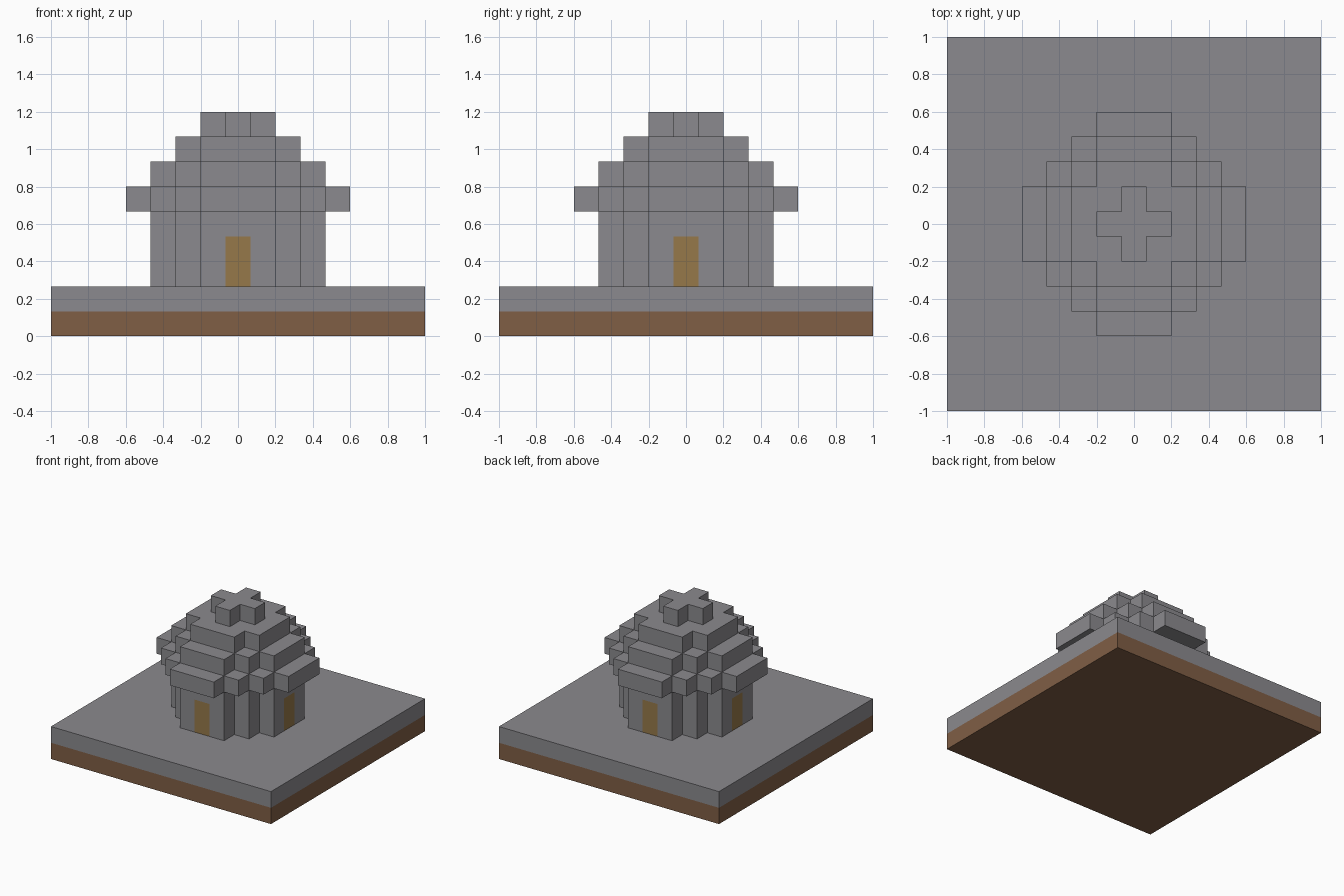
import bpy, bmesh
from mathutils import Vector

cube = bpy.data.objects.get("Cube")
if cube:
    bpy.data.objects.remove(cube, do_unlink=True)

U = 2 / 15  # edge length of one block


def material(name, rgb):
    # sRGB bytes to linear
    lin = [((c / 255 + 0.055) / 1.055) ** 2.4 for c in rgb]
    mat = bpy.data.materials.new(name)
    mat.use_nodes = True
    mat.diffuse_color = (*lin, 1)
    bsdf = mat.node_tree.nodes["Principled BSDF"]
    bsdf.inputs["Base Color"].default_value = (*lin, 1)
    bsdf.inputs["Roughness"].default_value = 0.9
    return mat


stone = material("stone_grey", (139, 138, 142))
soil = material("soil_brown", (128, 94, 69))
wood = material("door_wood", (150, 121, 74))


def outline(reach, arm):
    """Stepped round plan: one quarter staircase repeated four times."""
    x, y = reach, arm
    quarter = [(x, y)]
    while x > arm:
        x -= 1
        quarter.append((x, y))
        y += 1
        quarter.append((x, y))
    points = []
    for _ in range(4):
        points += quarter
        quarter = [(-b, a) for a, b in quarter]
    return points


def tier(name, reach, arm, bottom, height, mat):
    """Extrude a stepped plan, all sizes in blocks."""
    bm = bmesh.new()
    verts = [bm.verts.new((x * U, y * U, bottom * U)) for x, y in outline(reach, arm)]
    base = bm.faces.new(verts)
    top = bmesh.ops.extrude_face_region(bm, geom=[base], use_keep_orig=True)["geom"]
    bmesh.ops.translate(bm, vec=(0, 0, height * U),
                        verts=[g for g in top if isinstance(g, bmesh.types.BMVert)])
    bmesh.ops.recalc_face_normals(bm, faces=bm.faces)
    mesh = bpy.data.meshes.new(name)
    bm.to_mesh(mesh)
    bm.free()
    mesh.materials.append(mat)
    obj = bpy.data.objects.new(name, mesh)
    bpy.context.collection.objects.link(obj)
    return obj


# Ground
tier("soil_layer", 7.5, 7.5, 0, 1, soil)
tier("stone_slab", 7.5, 7.5, 1, 1, stone)

# House walls and stepped dome
walls = tier("walls", 3.5, 1.5, 2, 3, stone)
tier("eaves", 4.5, 1.5, 5, 1, stone)
tier("lower_roof", 3.5, 1.5, 6, 1, stone)
tier("upper_roof", 2.5, 1.5, 7, 1, stone)
tier("roof_cap", 1.5, 0.5, 8, 1, stone)

# Flush doors cut into the middle of each outer wall
walls.data.materials.append(wood)
bm = bmesh.new()
bm.from_mesh(walls.data)
cuts = [((0, 0, 4 * U), (0, 0, 1))]
for side in (-0.5, 0.5):
    cuts += [((side * U, 0, 0), (1, 0, 0)), ((0, side * U, 0), (0, 1, 0))]
for point, normal in cuts:
    bmesh.ops.bisect_plane(bm, geom=bm.verts[:] + bm.edges[:] + bm.faces[:],
                           plane_co=Vector(point), plane_no=Vector(normal))
for face in bm.faces:
    c = face.calc_center_median()
    near, far = sorted((abs(c.x), abs(c.y)))
    if abs(face.normal.z) < 0.5 and c.z < 4 * U and near < 0.1 * U and far > 3.4 * U:
        face.material_index = 1
bm.to_mesh(walls.data)
bm.free()
